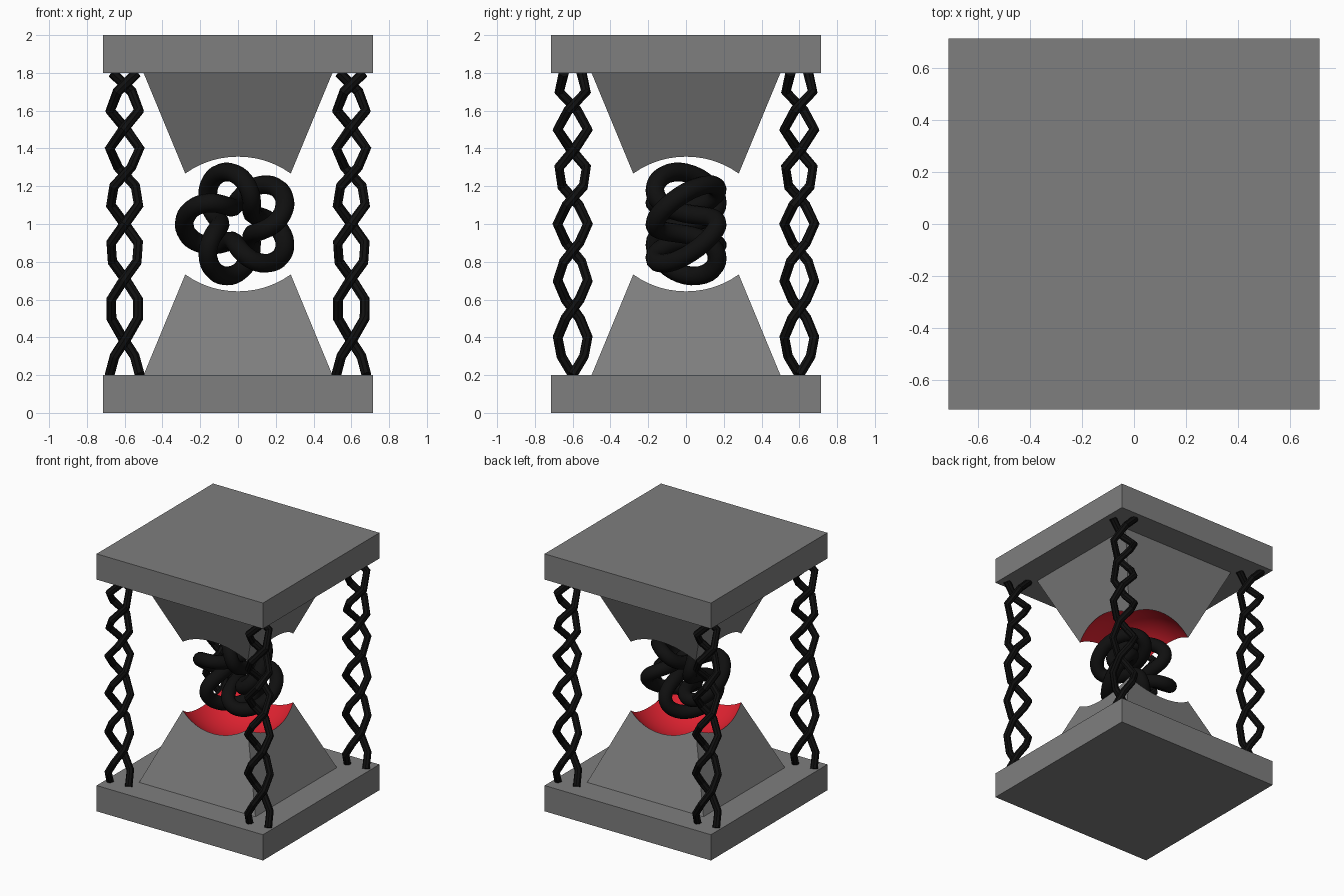
import bpy, bmesh, math

if "Cube" in bpy.data.objects:
    bpy.data.objects.remove(bpy.data.objects["Cube"])

def material(name, rgb):
    m = bpy.data.materials.new(name)
    m.diffuse_color = (*rgb, 1)
    m.use_nodes = True
    m.node_tree.nodes["Principled BSDF"].inputs["Base Color"].default_value = m.diffuse_color
    return m

GREY = material("stone_grey", (0.21, 0.21, 0.21))
RED = material("bowl_red", (0.75, 0.016, 0.03))
BLACK = material("iron_black", (0.005, 0.005, 0.005))

def mesh_object(name, bm, mats):
    bmesh.ops.recalc_face_normals(bm, faces=bm.faces[:])
    me = bpy.data.meshes.new(name)
    bm.to_mesh(me)
    bm.free()
    for m in mats:
        me.materials.append(m)
    ob = bpy.data.objects.new(name, me)
    bpy.context.collection.objects.link(ob)
    return ob

def frustum(name, z0, h0, z1, h1, mats):
    """Square prism with half width h0 at z0 and h1 at z1."""
    bm = bmesh.new()
    rings = [[bm.verts.new((sx * h, sy * h, z)) for sx, sy in ((-1, -1), (1, -1), (1, 1), (-1, 1))]
             for z, h in ((z0, h0), (z1, h1))]
    for r in rings:
        bm.faces.new(r)
    for i in range(4):
        j = (i + 1) % 4
        bm.faces.new((rings[0][i], rings[0][j], rings[1][j], rings[1][i]))
    return mesh_object(name, bm, mats)

def activate(ob):
    bpy.ops.object.select_all(action='DESELECT')
    ob.select_set(True)
    bpy.context.view_layer.objects.active = ob

def tube(name, paths, radius, cyclic, sides_res, smooth):
    """Black round tube along one or more point paths."""
    cu = bpy.data.curves.new(name, 'CURVE')
    cu.dimensions = '3D'
    cu.bevel_depth = radius
    cu.bevel_resolution = sides_res
    cu.use_fill_caps = not cyclic
    for pts in paths:
        sp = cu.splines.new('POLY')
        sp.points.add(len(pts) - 1)
        for p, co in zip(sp.points, pts):
            p.co = (*co, 1)
        sp.use_cyclic_u = cyclic
        sp.use_smooth = smooth
    cu.materials.append(BLACK)
    ob = bpy.data.objects.new(name, cu)
    bpy.context.collection.objects.link(ob)
    activate(ob)
    bpy.ops.object.convert(target='MESH')

# Square slabs at the bottom and top
frustum("base_slab", 0, 0.715, 0.2, 0.715, [GREY])
frustum("top_slab", 1.8, 0.715, 2.0, 0.715, [GREY])

# Tapered blocks hollowed by one sphere, leaving red bowls
bm = bmesh.new()
bmesh.ops.create_uvsphere(bm, u_segments=64, v_segments=32, radius=0.477)
for v in bm.verts:
    v.co.z += 1
for f in bm.faces:
    f.material_index = 1
    f.smooth = True
cutter = mesh_object("bowl_cutter", bm, [GREY, RED])
cutter.hide_render = True
for name, z0, z1 in (("lower_block", 0.2, 0.9), ("upper_block", 1.8, 1.1)):
    block = frustum(name, z0, 0.5, z1, 0.21, [GREY, RED])
    mod = block.modifiers.new("hollow", 'BOOLEAN')
    mod.operation = 'DIFFERENCE'
    mod.solver = 'EXACT'
    mod.object = cutter
    activate(block)
    bpy.ops.object.modifier_apply(modifier=mod.name)
bpy.data.objects.remove(cutter)

# Double-strand twisted columns, the twist tightening upwards
def strand(cx, cy, start):
    pts = []
    for i in range(17):
        t = i * 0.1
        a = start + (5.25 * t + 1.25 * t * t) * math.pi / 2
        pts.append((cx + 0.08 * math.cos(a), cy + 0.08 * math.sin(a), 0.2 + t))
    return pts

for side, sx in (("left", -1), ("right", 1)):
    for end, sy in (("front", -1), ("back", 1)):
        tube(f"{end}_{side}_column", [strand(sx * 0.6, sy * 0.6, s) for s in (0, math.pi)],
             0.027, False, 2, False)

# Five-lobed knot floating between the bowls, its axis facing front
knot = []
N = 160
for i in range(N):
    t = 2 * math.pi * i / N
    rho = 0.19 + 0.095 * math.cos(5 * t)
    a = math.pi + 2 * t
    knot.append((rho * math.cos(a), 0.165 * math.sin(5 * t), 1 + rho * math.sin(a)))
tube("center_knot", [knot], 0.05, True, 4, True)
